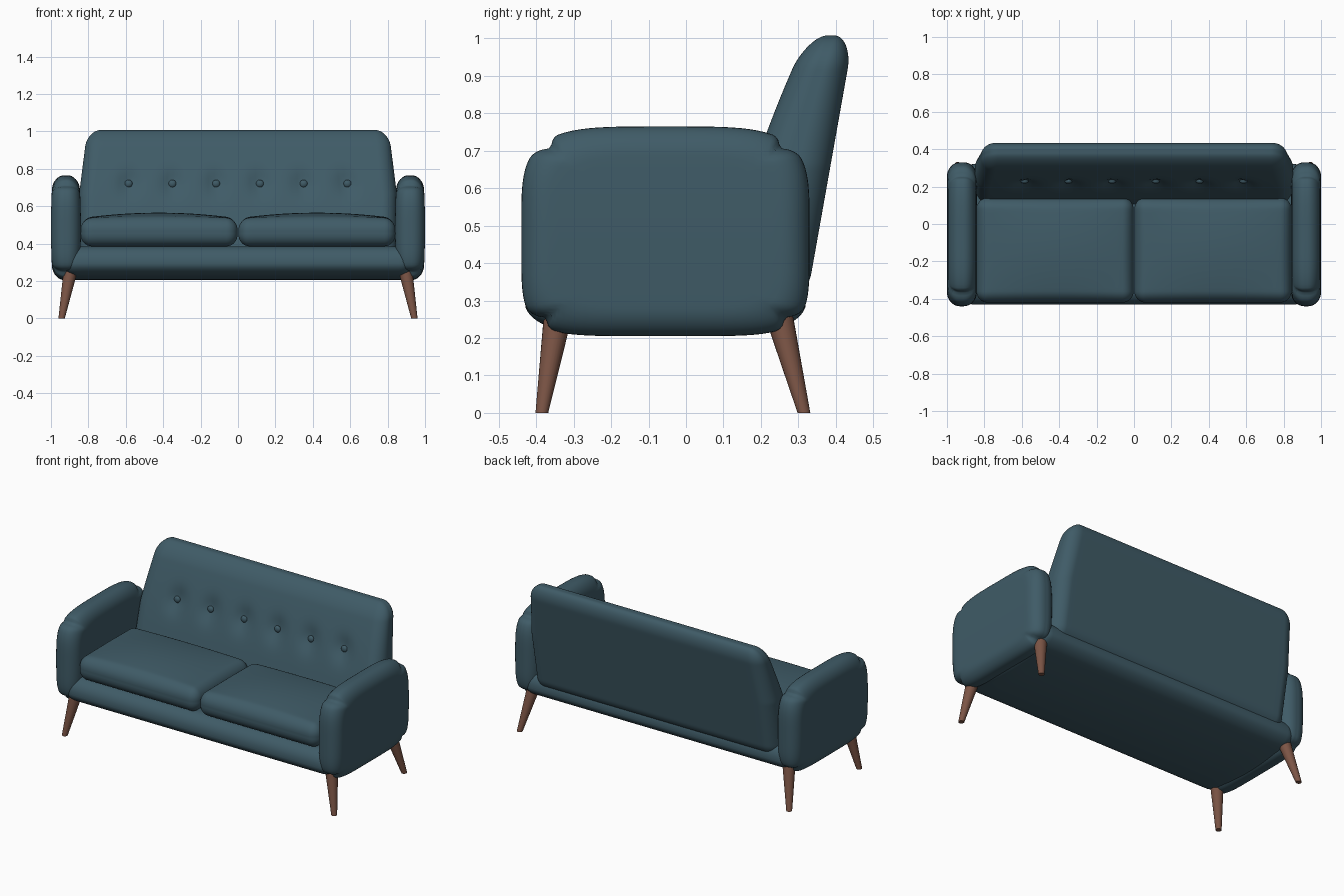
import bpy, bmesh, math
from mathutils import Vector

if "Cube" in bpy.data.objects:
    bpy.data.objects.remove(bpy.data.objects["Cube"])


def material(name, colour):
    m = bpy.data.materials.new(name)
    m.use_nodes = True
    m.diffuse_color = (*colour, 1)
    m.node_tree.nodes["Principled BSDF"].inputs["Base Color"].default_value = (*colour, 1)
    return m


FABRIC = material("teal fabric", (0.05, 0.105, 0.135))
WOOD = material("brown wood", (0.2, 0.09, 0.06))


def finish(name, bm, mat, angle=60):
    bmesh.ops.recalc_face_normals(bm, faces=bm.faces)
    mesh = bpy.data.meshes.new(name)
    bm.to_mesh(mesh)
    bm.free()
    mesh.materials.append(mat)
    ob = bpy.data.objects.new(name, mesh)
    bpy.context.collection.objects.link(ob)
    bpy.ops.object.select_all(action="DESELECT")
    ob.select_set(True)
    bpy.context.view_layer.objects.active = ob
    bpy.ops.object.shade_smooth_by_angle(angle=math.radians(angle))
    return ob


def soft_box(name, centre, half, radii, shape=None, segments=32):
    """Box with elliptical rounded edges; shape() reworks each local point."""
    bm = bmesh.new()
    bmesh.ops.create_cube(bm, size=2)
    bmesh.ops.subdivide_edges(bm, edges=bm.edges[:], cuts=segments - 1, use_grid_fill=True)
    flat = 0.75
    for v in bm.verts:
        inner, turn = [], []
        for t, h, r in zip(v.co, half, radii):
            s = max(0, abs(t) - flat) / (1 - flat)
            inner.append(max(-1, min(1, t / flat)) * (h - r))
            turn.append(math.copysign(math.tan(s * math.pi / 4), t))
        turn = Vector(turn).normalized()
        p = Vector(i + d * r for i, d, r in zip(inner, turn, radii))
        if shape:
            p = shape(p)
        v.co = p + Vector(centre)
    return finish(name, bm, FABRIC)


# Base: long roll with a slightly bellied underside
BASE = Vector((0.94, 0.375, 0.09))


def base_shape(p):
    if p.z < 0:
        p.z += 0.035 * (p.y / BASE.y) ** 2 * (-p.z / BASE.z)
    return p


soft_box("base", (0, -0.055, 0.295), BASE, (0.08, 0.08, 0.085), base_shape)

# Arms: thick slabs with a squircle outline
ARM = Vector((0.08, 0.385, 0.28))


def arm_shape(p):
    u, w = abs(p.y) / ARM.y, abs(p.z) / ARM.z
    n = 4.2 if p.z > 0 else 5.5
    if max(u, w) > 0:
        f = max(u, w) / (u ** n + w ** n) ** (1 / n)
        p.y *= f
        p.z *= f
    p.x *= 1 - 0.12 * (p.z / ARM.z) ** 2
    return p


# Seat cushions: crowned tops
SEAT = Vector((0.42, 0.28, 0.075))


def seat_shape(p):
    if p.z > 0:
        crown = (1 - (p.x / SEAT.x) ** 2) * (1 - (p.y / SEAT.y) ** 2)
        p.z += 0.03 * crown * p.z / SEAT.z
    return p


for side, s in (("left", 1), ("right", -1)):
    soft_box(side + "_arm", (s * 0.92, -0.055, 0.485), ARM, (0.07, 0.075, 0.075), arm_shape)
    soft_box(side + "_seat_cushion", (s * 0.422, -0.14, 0.46), SEAT,
             (0.06, 0.06, 0.065), seat_shape)

# Backrest: leaning, tapered and tufted
BUTTON_X = [(i - 2.5) * 0.234 for i in range(6)]
BUTTON_Z = 0.72
BACK_MID, BACK_HALF = 0.645, 0.363


def back_front(z):
    d = z - 0.55
    return 0.15 + 0.29 * d + 0.2 * d * d


def back_rear(z):
    return 0.32 + 0.178 * (z - 0.29)


def back_shape(p):
    z = p.z + BACK_MID
    k = (p.y + 0.1) / 0.2
    y = back_front(z) * (1 - k) + back_rear(z) * k
    dent = sum(math.exp(-((p.x - b) / 0.05) ** 2) for b in BUTTON_X)
    dent *= math.exp(-((z - BUTTON_Z) / 0.07) ** 2)
    y += 0.028 * dent * max(0, 1 - 2 * k)
    x = p.x * (1 - 0.15 * max(0, z - 0.66))
    return Vector((x, y, p.z))


soft_box("backrest", (0, 0, BACK_MID), (0.85, 0.1, BACK_HALF), (0.08, 0.085, 0.09),
         back_shape, segments=64)

# Tufting buttons
for i, x in enumerate(BUTTON_X):
    bm = bmesh.new()
    bmesh.ops.create_uvsphere(bm, u_segments=16, v_segments=10, radius=0.021)
    for v in bm.verts:
        v.co.y *= 0.65
        v.co += Vector((x, back_front(BUTTON_Z) + 0.024, BUTTON_Z))
    finish(f"button_{i + 1}", bm, FABRIC)

# Splayed tapered legs
for side, s in (("left", 1), ("right", -1)):
    for end, top_y, foot_y in (("front", -0.34, -0.385), ("back", 0.245, 0.315)):
        top, foot = Vector((s * 0.892, top_y, 0.27)), Vector((s * 0.943, foot_y, 0))
        bm = bmesh.new()
        bmesh.ops.create_cone(bm, cap_ends=True, segments=24, radius1=0.017,
                              radius2=0.039, depth=1)
        for v in bm.verts:
            centre = foot.lerp(top, v.co.z + 0.5)
            v.co = centre + Vector((v.co.x, v.co.y, 0))
        finish(f"{side}_{end}_leg", bm, WOOD, 40)
